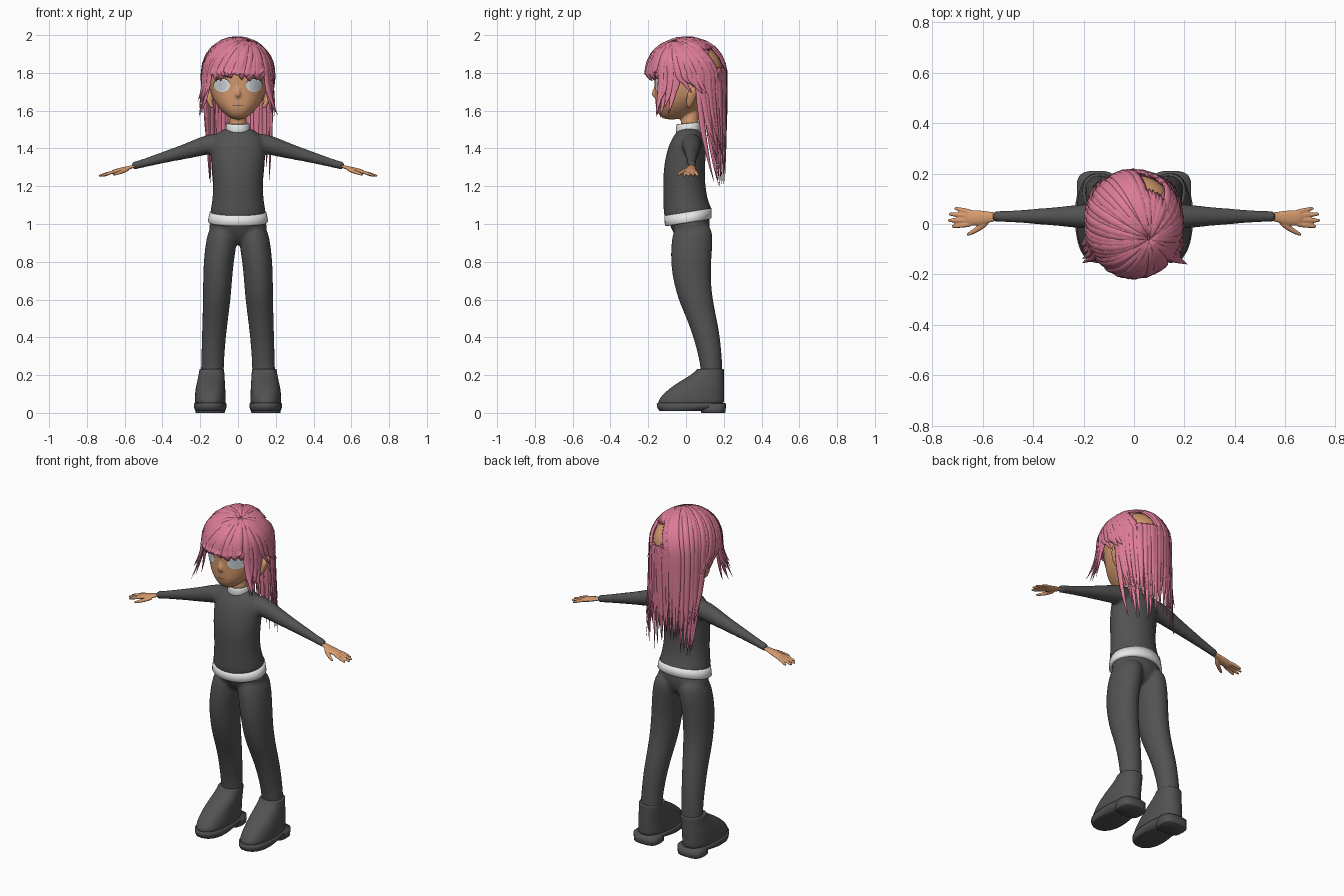
import bpy, bmesh, random
from math import sin, cos, pi, radians, copysign, sqrt
from mathutils import Vector

random.seed(4)
if "Cube" in bpy.data.objects:
    bpy.data.objects.remove(bpy.data.objects["Cube"])


def material(name, *rgb):
    m = bpy.data.materials.new(name)
    m.use_nodes = True
    m.diffuse_color = (*rgb, 1)
    m.node_tree.nodes["Principled BSDF"].inputs["Base Color"].default_value = (*rgb, 1)
    return m


SUIT = material("charcoal cloth", .085, .085, .085)
HAIR = material("pink hair", .72, .2, .31)
SKIN = material("tan skin", .68, .33, .16)
WHITE = material("white cloth", .82, .82, .82)
EYE = material("pale eye", .8, .85, .88)
IRIS = material("grey iris", .62, .67, .72)
DARK = material("dark brown", .08, .035, .025)


def skin_rings(bm, rings, caps=True):
    """Bridge rings of points into a tube."""
    loops = [[bm.verts.new(p) for p in r] for r in rings]
    n = len(loops[0])
    for a, b in zip(loops, loops[1:]):
        for i in range(n):
            bm.faces.new((a[i], a[(i + 1) % n], b[(i + 1) % n], b[i]))
    if caps:
        bm.faces.new(loops[0])
        bm.faces.new(loops[-1])


def stack(bm, rows, tilt=0, power=2, n=24, caps=True):
    """Upright loft; each row is z, centre x, centre y, radius x, radius y."""
    def oval(t):
        return [copysign(abs(f) ** (2 / power), f) for f in (cos(t), sin(t))]
    rings = []
    for z, cx, cy, rx, ry in rows:
        pts = [oval(2 * pi * i / n) for i in range(n)]
        rings.append([(cx + rx * c, cy + ry * s, z + tilt * (cy + ry * s)) for c, s in pts])
    skin_rings(bm, rings, caps)


def tube(bm, path, widths, flat, up, n=8):
    """Tube along a path; up(p) gives the direction of its thin side."""
    rings = []
    for i, p in enumerate(path):
        t = (path[min(i + 1, len(path) - 1)] - path[max(i - 1, 0)]).normalized()
        side = t.cross(up(p)).normalized()
        nor = side.cross(t)
        rings.append([p + side * widths[i] * cos(2 * pi * k / n)
                      + nor * widths[i] * flat * sin(2 * pi * k / n) for k in range(n)])
    skin_rings(bm, rings)


def finish(bm, name, mat, sub=0, voxel=0, relax=0, thick=0):
    bmesh.ops.recalc_face_normals(bm, faces=bm.faces)
    for f in bm.faces:
        f.smooth = True
    me = bpy.data.meshes.new(name)
    bm.to_mesh(me)
    bm.free()
    me.materials.append(mat)
    ob = bpy.data.objects.new(name, me)
    bpy.context.collection.objects.link(ob)
    if thick:
        ob.modifiers.new("thickness", "SOLIDIFY").thickness = thick
    if sub:
        ob.modifiers.new("round", "SUBSURF").levels = sub
        ob.modifiers["round"].render_levels = sub
    if voxel:
        r = ob.modifiers.new("merge", "REMESH")
        r.mode, r.voxel_size, r.use_smooth_shade = "VOXEL", voxel, True
    if relax:
        ob.modifiers.new("relax", "SMOOTH").iterations = relax
    return ob


def up_z(p):
    return Vector((0, 0, 1))


# Sweater: torso and both sleeves merged
bm = bmesh.new()
stack(bm, [(z, 0, cy, rx, ry) for z, cy, rx, ry in (
    (1.03, .01, .11, .1), (1.035, .012, .14, .122), (1.065, .01, .15, .13), (1.11, 0, .138, .12),
    (1.2, -.01, .131, .112), (1.3, -.01, .14, .11), (1.4, .005, .147, .104),
    (1.45, .012, .137, .088), (1.49, .015, .1, .064), (1.51, .015, .06, .045))])
for v in bm.verts:
    if v.co.z < 1.08:
        v.co.z += .1 * v.co.y
for s in (1, -1):
    arm = ((.06, 1.43, .055), (.15, 1.425, .055), (.25, 1.392, .044), (.33, 1.37, .036),
           (.42, 1.345, .029), (.5, 1.322, .023), (.555, 1.307, .022), (.56, 1.306, .02))
    tube(bm, [Vector((s * x, .03, z)) for x, z, r in arm], [r for x, z, r in arm], 1, up_z, 16)
finish(bm, "sweater", SUIT, 2, .01, 5)

# Trousers: hips and both legs merged
bm = bmesh.new()
stack(bm, [(.89, 0, .03, .04, .05), (.93, 0, .03, .13, .085), (.97, 0, .025, .158, .1),
           (1.01, 0, .018, .15, .112), (1.06, 0, .012, .13, .105)])
for s in (1, -1):
    stack(bm, [(z, s * cx, cy, rx, ry) for z, cx, cy, rx, ry in (
        (1.01, .075, .04, .06, .085), (.94, .083, .034, .085, .112), (.8, .103, .025, .08, .108),
        (.7, .108, .032, .077, .1), (.6, .113, .05, .074, .092), (.5, .12, .083, .068, .08),
        (.4, .128, .11, .064, .071), (.3, .133, .128, .061, .062), (.22, .136, .137, .061, .057),
        (.15, .136, .137, .061, .057))])
finish(bm, "trousers", SUIT, 2, .01, 4)

# White shirt hem and collar
bm = bmesh.new()
stack(bm, [(1.005, 0, .012, .153, .117), (1.013, 0, .012, .16, .124), (1.062, 0, .01, .15, .125)],
      .16, n=40)
finish(bm, "shirt_hem", WHITE)
bm = bmesh.new()
stack(bm, [(1.485, 0, .012, .066, .066), (1.51, 0, .012, .066, .068), (1.535, 0, .01, .06, .062)],
      .1, caps=False)
finish(bm, "collar", WHITE, 1, thick=.008)

for s, label in ((1, "left"), (-1, "right")):
    # Boots with a front sole and a heel block
    bm = bmesh.new()
    stack(bm, [(z, s * cx, cy, rx, ry) for z, cx, cy, rx, ry in (
        (.04, .147, .025, .08, .172), (.055, .147, .025, .083, .178), (.09, .147, .035, .082, .167),
        (.13, .146, .058, .079, .145), (.165, .143, .083, .074, .119), (.2, .14, .113, .069, .088),
        (.225, .139, .128, .066, .073), (.232, .139, .128, .066, .073),
        (.233, .139, .128, .06, .066))], power=2.3)
    finish(bm, label + "_boot", SUIT, 1)
    bm = bmesh.new()
    stack(bm, [(.01, s * .147, -.02, .074, .115), (.012, s * .147, -.02, .079, .121),
               (.03, s * .147, .028, .087, .182), (.05, s * .147, .028, .087, .183),
               (.052, s * .147, .028, .08, .175)], power=2.3)
    finish(bm, label + "_sole", SUIT)
    bm = bmesh.new()
    stack(bm, [(0, s * .147, .145, .076, .062), (.003, s * .147, .145, .079, .065),
               (.05, s * .147, .145, .08, .066)], power=3)
    finish(bm, label + "_heel", SUIT)

    # Hands: palm, four fingers and a thumb merged
    bm = bmesh.new()

    def digit(points, widths, flat):
        tube(bm, [Vector((s * x, y, z)) for x, y, z in points], widths, flat, up_z)

    digit(((.535, .03, 1.311), (.57, .028, 1.3), (.61, .025, 1.288), (.65, .024, 1.277),
           (.67, .024, 1.271)), (.02, .023, .034, .036, .03), .42)
    for y0, y1, tip in ((.049, .062, .715), (.033, .039, .738), (.015, .014, .74), (-.002, -.01, .725)):
        digit(((.64, y0, 1.28), (.68, y0 * .6 + y1 * .4, 1.27), (tip - .01, y1, 1.257),
               (tip, y1, 1.254)), (.011, .0105, .009, .005), .9)
    digit(((.575, .012, 1.293), (.61, -.014, 1.278), (.64, -.032, 1.268), (.668, -.046, 1.258)),
          (.013, .013, .011, .006), .9)
    finish(bm, label + "_hand", SKIN, 1, .0045, 2)

# Head with nose, ears and neck merged
bm = bmesh.new()
stack(bm, [(z, 0, cy, rx, ry) for z, cy, rx, ry in (
    (1.553, -.075, .02, .03), (1.565, -.075, .05, .06), (1.6, -.053, .09, .104),
    (1.64, -.033, .122, .13), (1.69, 0, .146, .165), (1.75, .01, .158, .178),
    (1.82, .013, .165, .188), (1.88, .012, .15, .168), (1.93, .008, .115, .127),
    (1.96, .005, .065, .08), (1.972, 0, .02, .02))], power=2.25)
stack(bm, [(1.47, 0, .02, .05, .05), (1.53, 0, .02, .044, .046), (1.63, 0, .02, .045, .05)])
stack(bm, [(1.665, 0, -.15, .012, .016), (1.68, 0, -.158, .018, .028), (1.7, 0, -.158, .013, .024),
           (1.74, 0, -.15, .008, .016)], n=12)
for s in (1, -1):
    stack(bm, [(z, s * x, y, .014, ry) for z, x, y, ry in (
        (1.61, .132, .015, .012), (1.64, .148, .02, .022), (1.68, .162, .03, .031),
        (1.71, .168, .04, .028), (1.735, .17, .05, .01))], n=12)
head = finish(bm, "head", SKIN, 2, .008, 2)

# Face details, thin plates laid on the head
bpy.context.view_layer.update()
surface = head.evaluated_get(bpy.context.evaluated_depsgraph_get())


def face_plate(name, mat, cx, cz, rx, rz, lift):
    bm = bmesh.new()
    rings = []
    for k in (1, .75, .5, .25, .02):
        ring = []
        for i in range(24):
            x, z = cx + rx * k * cos(i * pi / 12), cz + rz * k * sin(i * pi / 12)
            hit, p, nor, _ = surface.ray_cast(Vector((x, -.5, z)), Vector((0, 1, 0)))
            ring.append((p if hit else Vector((x, -.14, z))) + Vector((0, -lift, 0)))
        rings.append(ring)
    skin_rings(bm, rings, False)
    bm.faces.new(list(bm.verts)[-24:])
    ob = finish(bm, name, mat)
    ob.data.validate()


for s, label in ((1, "left"), (-1, "right")):
    face_plate(label + "_lash", DARK, s * .086, 1.738, .045, .036, .002)
    face_plate(label + "_eye", EYE, s * .085, 1.734, .043, .035, .004)
    face_plate(label + "_iris", IRIS, s * .083, 1.735, .022, .027, .006)
face_plate("mouth", DARK, 0, 1.628, .03, .002, .003)

# Hair is laid over an oval, from a crown point outwards
CENTRE, RADII = Vector((0, 0, 1.8)), Vector((.19, .213, .19))
CROWN = Vector((.316, -.279, sqrt(1 - .316 ** 2 - .279 ** 2)))
BALD = Vector((.36, .81, .42)).normalized()


def on_oval(u, k=1):
    return CENTRE + Vector([a * b * k for a, b in zip(u, RADII)])


# Scalp cap, open over the face and ears and at the bare patch
bm = bmesh.new()
bmesh.ops.create_uvsphere(bm, u_segments=64, v_segments=40, radius=1)
gone = []
for f in bm.faces:
    u = f.calc_center_median()
    p = on_oval(u)
    floor = 1.83 if p.y < -.07 else 1.76 if p.y < .07 else 1.66
    if p.z < floor or u.normalized().angle(BALD) < .34:
        gone.append(f)
bmesh.ops.delete(bm, geom=gone, context="FACES")
for v in bm.verts:
    v.co = on_oval(v.co, .96)
finish(bm, "scalp_hair", HAIR)


def outward(p):
    d = p - CENTRE
    d.z = max(d.z, 0)
    return Vector([a / b ** 2 for a, b in zip(d, RADII)]).normalized()


def lock_tip(deg, e):
    """Where a lock ends, by its direction from the crown (-90 is front)."""
    side = copysign(1, e.x)
    off = abs((deg + 90 + 180) % 360 - 180)
    if off < 48:                               # fringe
        return Vector((e.x * .95, e.y * .9, random.uniform(1.755, 1.8)))
    if off < 78:                               # flicked side locks
        return Vector((side * random.uniform(.18, .22), e.y - .03, random.uniform(1.56, 1.67)))
    if off < 108:                              # over the ears
        return Vector((e.x, e.y + .05, random.uniform(1.68, 1.74)))
    return Vector((e.x * .93, .12 + .42 * e.y, random.uniform(1.2, 1.44)))


def lock(bm, deg, start, stop, k, width):
    e_dir = Vector((cos(radians(deg)), sin(radians(deg)), 0))
    steps = [start + (stop - start) * i / 7 for i in range(8)]
    path = [on_oval(CROWN.slerp(e_dir, t), k) for t in steps]
    widths = [width * min(1, .3 + 1.4 * t) for t in steps]
    if stop == 1:
        e = path[-1].copy()
        tip = lock_tip(deg, e)
        mid = Vector((e.x * 1.02, e.y * 1.02, (e.z + tip.z) / 2))
        for i in range(1, 8):
            t = i / 7
            path.append(e * (1 - t) ** 2 + mid * 2 * t * (1 - t) + tip * t * t)
            widths.append(width * (1 - t ** 2.2) + .0008)
    else:
        widths[-2:] = [width * .6, .001]
    tube(bm, path, widths, .42, outward)


bm = bmesh.new()
for layer, count in enumerate((60, 54)):
    for i in range(count):
        deg = -180 + 360 * (i + .5 * layer) / count + random.uniform(-1.5, 1.5)
        k = random.uniform(.965, .985) + .015 * layer
        width = random.uniform(.016, .022)
        if 50 < deg < 94:
            lock(bm, deg, .02, .56, k, width)
            lock(bm, deg, .93, 1, k, width)
        else:
            lock(bm, deg, .02, 1, k, width)
finish(bm, "hair_locks", HAIR)
